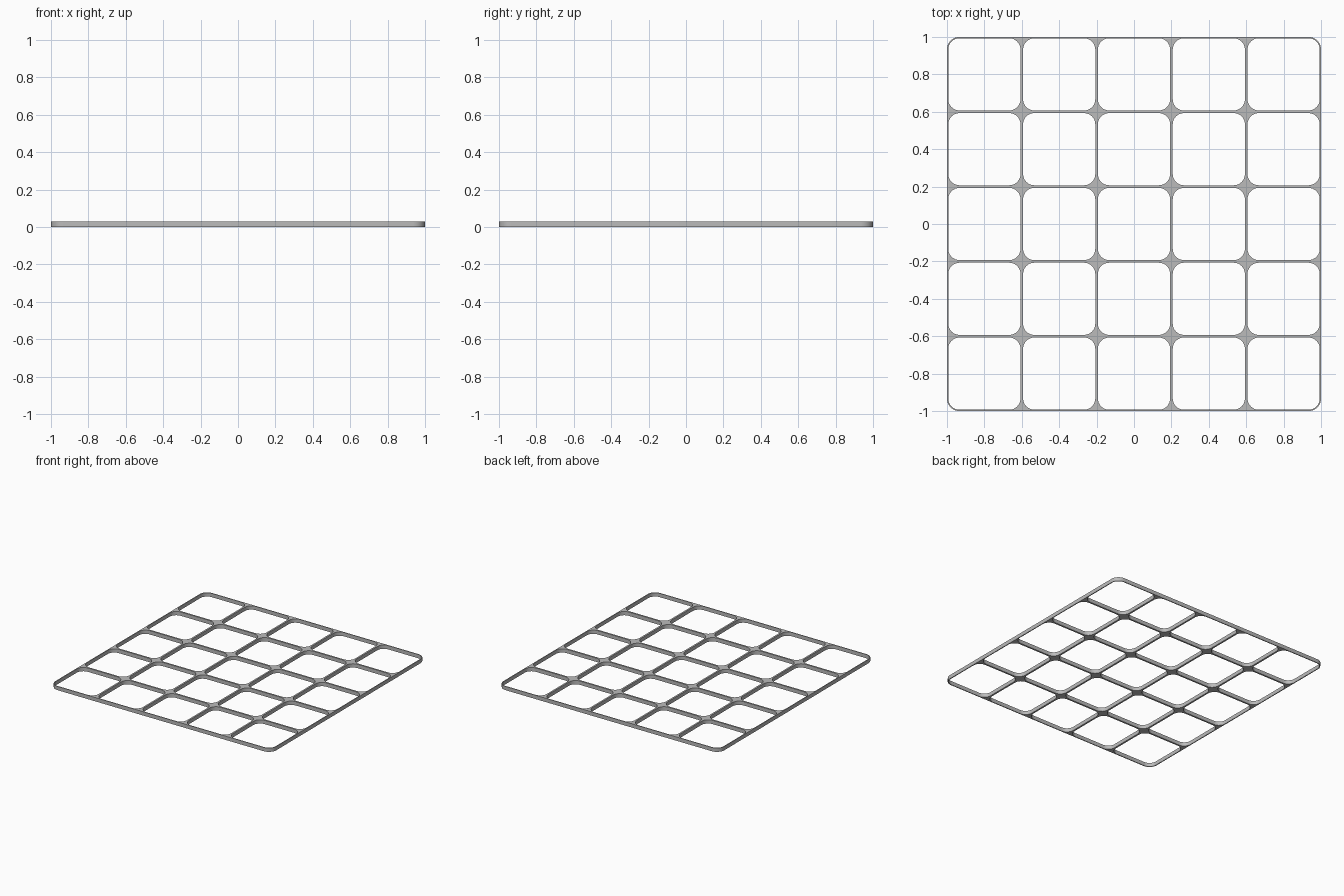
import bpy, bmesh
from math import sin, cos, pi

cube = bpy.data.objects.get("Cube")
if cube:
    bpy.data.objects.remove(cube, do_unlink=True)

CELLS, PITCH, WALL = 5, 0.4, 0.007   # WALL is half of a divider
HEIGHT, RADIUS, STEPS = 0.031, 0.06, 8


def rounded_square(curve, cx, cy, half, radius):
    """Add a closed square outline with rounded corners to a curve."""
    points = []
    for corner, (sx, sy) in enumerate([(1, 1), (-1, 1), (-1, -1), (1, -1)]):
        for i in range(STEPS + 1):
            a = (corner + i / STEPS) * pi / 2
            points.append((cx + sx * (half - radius) + radius * cos(a),
                           cy + sy * (half - radius) + radius * sin(a)))
    spline = curve.splines.new("POLY")
    spline.points.add(len(points) - 1)
    for p, (x, y) in zip(spline.points, points):
        p.co = (x, y, 0, 1)
    spline.use_cyclic_u = True


# Outer rim with a grid of rounded openings
outline = bpy.data.curves.new("grid_outline", "CURVE")
outline.dimensions = "2D"
outline.fill_mode = "BOTH"
outline.extrude = HEIGHT / 2
rounded_square(outline, 0, 0, CELLS * PITCH / 2, RADIUS + WALL)
centres = [(i - (CELLS - 1) / 2) * PITCH for i in range(CELLS)]
for x in centres:
    for y in centres:
        rounded_square(outline, x, y, PITCH / 2 - WALL, RADIUS)

grid = bpy.data.objects.new("grid_plate", outline)
bpy.context.collection.objects.link(grid)
grid.location.z = HEIGHT / 2
bpy.ops.object.select_all(action="DESELECT")
grid.select_set(True)
bpy.context.view_layer.objects.active = grid
bpy.ops.object.convert(target="MESH")
grid = bpy.context.view_layer.objects.active

# Join the caps to the walls
bm = bmesh.new()
bm.from_mesh(grid.data)
bmesh.ops.remove_doubles(bm, verts=bm.verts, dist=0.0001)
bmesh.ops.recalc_face_normals(bm, faces=bm.faces)
bm.to_mesh(grid.data)
bm.free()
bpy.ops.object.shade_smooth_by_angle()

# Plain grey finish
colour = (0.5, 0.5, 0.5, 1)
grey = bpy.data.materials.new("grey")
grey.use_nodes = True
grey.diffuse_color = colour
grey.node_tree.nodes["Principled BSDF"].inputs["Base Color"].default_value = colour
grid.data.materials.clear()
grid.data.materials.append(grey)
